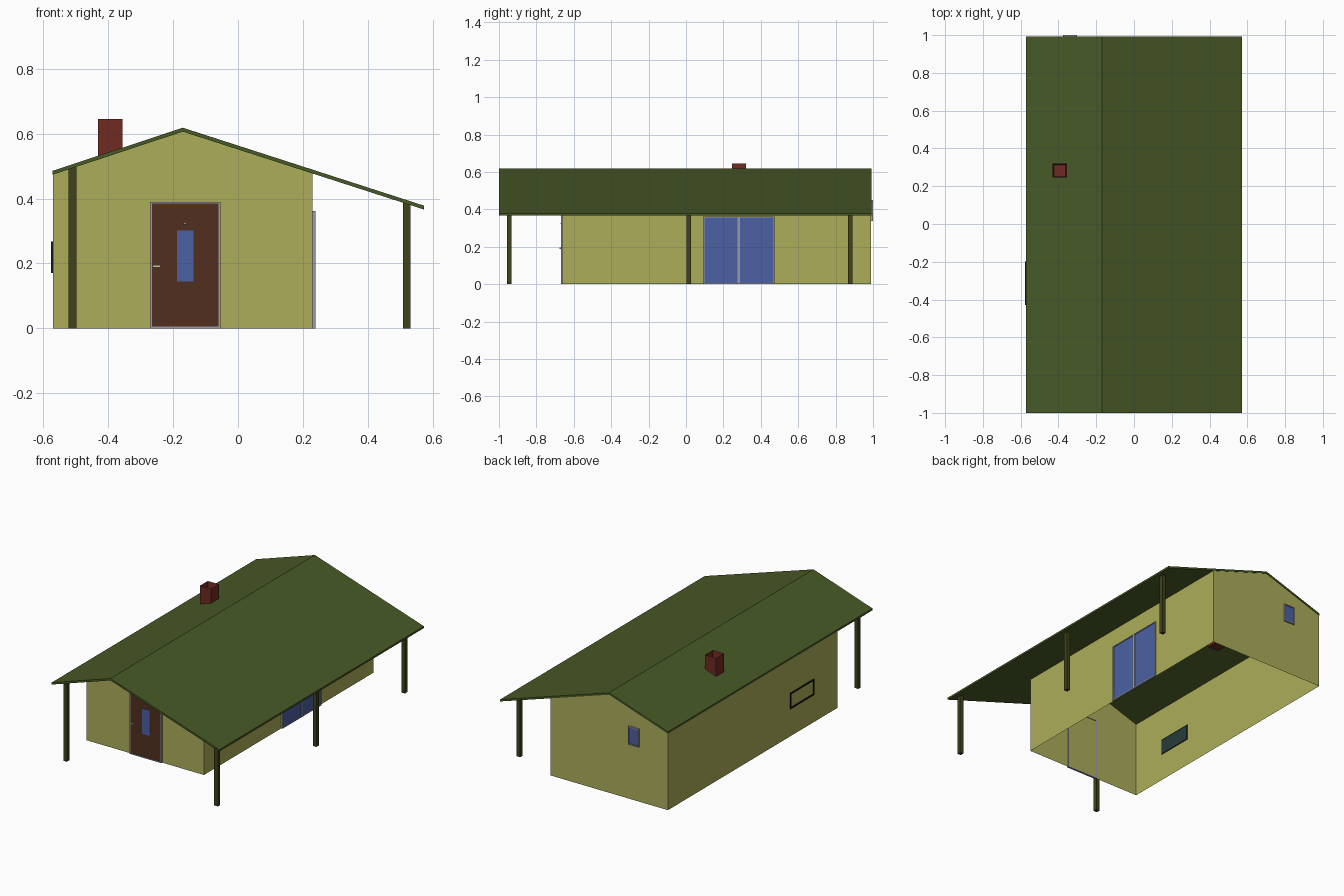
import bpy, bmesh
from mathutils import Vector

if "Cube" in bpy.data.objects:
    bpy.data.objects.remove(bpy.data.objects["Cube"])


def material(name, rgb):
    m = bpy.data.materials.new(name)
    m.diffuse_color = (*rgb, 1)
    m.use_nodes = True
    m.node_tree.nodes["Principled BSDF"].inputs["Base Color"].default_value = m.diffuse_color
    return m


WALL = material("wall_paint", (0.41, 0.42, 0.10))
ROOF = material("roof_green", (0.065, 0.10, 0.02))
POST = material("post_wood", (0.05, 0.055, 0.012))
DOOR = material("door_wood", (0.08, 0.028, 0.013))
BRICK = material("brick_red", (0.16, 0.024, 0.015))
GLASS = material("glass_blue", (0.07, 0.12, 0.36))
DARK = material("dark_frame", (0.008, 0.012, 0.012))
TEAL = material("dark_glass", (0.02, 0.045, 0.045))
GREY = material("frame_grey", (0.33, 0.33, 0.36))
METAL = material("pale_metal", (0.6, 0.52, 0.38))


def finish(name, bm, mat):
    bmesh.ops.recalc_face_normals(bm, faces=bm.faces[:])
    me = bpy.data.meshes.new(name)
    bm.to_mesh(me)
    bm.free()
    me.materials.append(mat)
    ob = bpy.data.objects.new(name, me)
    bpy.context.collection.objects.link(ob)
    return ob


def add_box(bm, x, y, z):
    verts = bmesh.ops.create_cube(bm, size=1)["verts"]
    for v in verts:
        v.co = Vector([(r[0] + r[1]) / 2 + c * (r[1] - r[0]) for c, r in zip(v.co, (x, y, z))])


def box(name, x, y, z, mat):
    bm = bmesh.new()
    add_box(bm, x, y, z)
    return finish(name, bm, mat)


def prism(name, profile, y0, y1, mat, skip_edges=(), caps=True):
    """Extrude an xz profile along y, optionally leaving some sides open."""
    bm = bmesh.new()
    a = [bm.verts.new((x, y0, z)) for x, z in profile]
    b = [bm.verts.new((x, y1, z)) for x, z in profile]
    n = len(profile)
    for i in range(n):
        if i not in skip_edges:
            j = (i + 1) % n
            bm.faces.new((a[i], a[j], b[j], b[i]))
    if caps:
        bm.faces.new(a)
        bm.faces.new(b[::-1])
    return finish(name, bm, mat)


def frame(name, axis, depth, u, z, t, mat, sill=True):
    """Rectangular frame in the plane across the given axis."""
    bars = [((u[0], u[0] + t), z), ((u[1] - t, u[1]), z), ((u[0] + t, u[1] - t), (z[1] - t, z[1]))]
    if sill:
        bars.append(((u[0] + t, u[1] - t), (z[0], z[0] + t)))
    bm = bmesh.new()
    for bu, bz in bars:
        if axis == "x":
            add_box(bm, depth, bu, bz)
        else:
            add_box(bm, bu, depth, bz)
    return finish(name, bm, mat)


# Walls: a thin shell, open at the bottom and under the roof
XL, XR, YF, YB = -0.57, 0.23, -0.66, 0.99
prism("walls", [(XL, 0), (XR, 0), (XR, 0.477), (-0.17, 0.607), (XL, 0.477)],
      YF, YB, WALL, skip_edges=(0, 2, 3))

# Roof: long slope covers the side porch
prism("roof", [(XL - 0.002, 0.473), (-0.17, 0.606), (0.573, 0.366),
               (0.573, 0.378), (-0.17, 0.618), (XL - 0.002, 0.485)], -1.0, 0.993, ROOF)

# Porch posts
for i, (px, py, h) in enumerate([(-0.51, -0.945, 0.497), (0.52, -0.945, 0.386),
                                 (0.52, 0.016, 0.386), (0.52, 0.878, 0.386)]):
    box(f"porch_post_{i + 1}", (px - 0.012, px + 0.012), (py - 0.012, py + 0.012), (0, h), POST)

# Chimney with a recessed flue
chimney = box("chimney", (-0.431, -0.355), (0.245, 0.321), (0.513, 0.645), BRICK)
bm = bmesh.new()
bm.from_mesh(chimney.data)
top = max(bm.faces, key=lambda f: f.calc_center_median().z)
bmesh.ops.inset_region(bm, faces=[top], thickness=0.011)
bmesh.ops.translate(bm, verts=top.verts[:], vec=(0, 0, -0.07))
bm.to_mesh(chimney.data)
bm.free()

# Front door with frame, glass, handle and peephole
frame("front_door_frame", "y", (-0.669, -0.657), (-0.271, -0.054), (0, 0.39), 0.006, GREY)
box("front_door", (-0.266, -0.059), (-0.667, -0.661), (0.005, 0.385), DOOR)
box("front_door_glass", (-0.188, -0.137), (-0.6685, -0.666), (0.145, 0.302), GLASS)
box("front_door_handle", (-0.264, -0.238), (-0.675, -0.671), (0.188, 0.195), METAL)
box("front_door_handle_stem", (-0.262, -0.255), (-0.672, -0.666), (0.188, 0.195), METAL)
bm = bmesh.new()
bmesh.ops.create_uvsphere(bm, u_segments=10, v_segments=6, radius=0.004)
bmesh.ops.translate(bm, verts=bm.verts[:], vec=(-0.163, -0.667, 0.323))
finish("front_door_peephole", bm, METAL)

# Sliding patio doors on the right wall
for i, u in enumerate([(0.092, 0.282), (0.282, 0.474)]):
    frame(f"patio_door_frame_{i + 1}", "x", (0.227, 0.239), u, (0.0, 0.362), 0.006, GREY)
    box(f"patio_door_glass_{i + 1}", (0.231, 0.235), (u[0] + 0.006, u[1] - 0.006),
        (0.006, 0.356), GLASS)

# Back window
frame("back_window_frame", "y", (0.986, 1.0), (-0.377, -0.303), (0.338, 0.45), 0.006, GREY)
box("back_window_glass", (-0.371, -0.309), (0.991, 0.996), (0.344, 0.444), GLASS)

# Left window: frame outside, dark pane inside
frame("left_window_frame", "x", (-0.576, -0.567), (-0.43, -0.198), (0.17, 0.268), 0.008, DARK)
box("left_window_glass", (-0.5695, -0.567), (-0.422, -0.206), (0.178, 0.26), TEAL)
